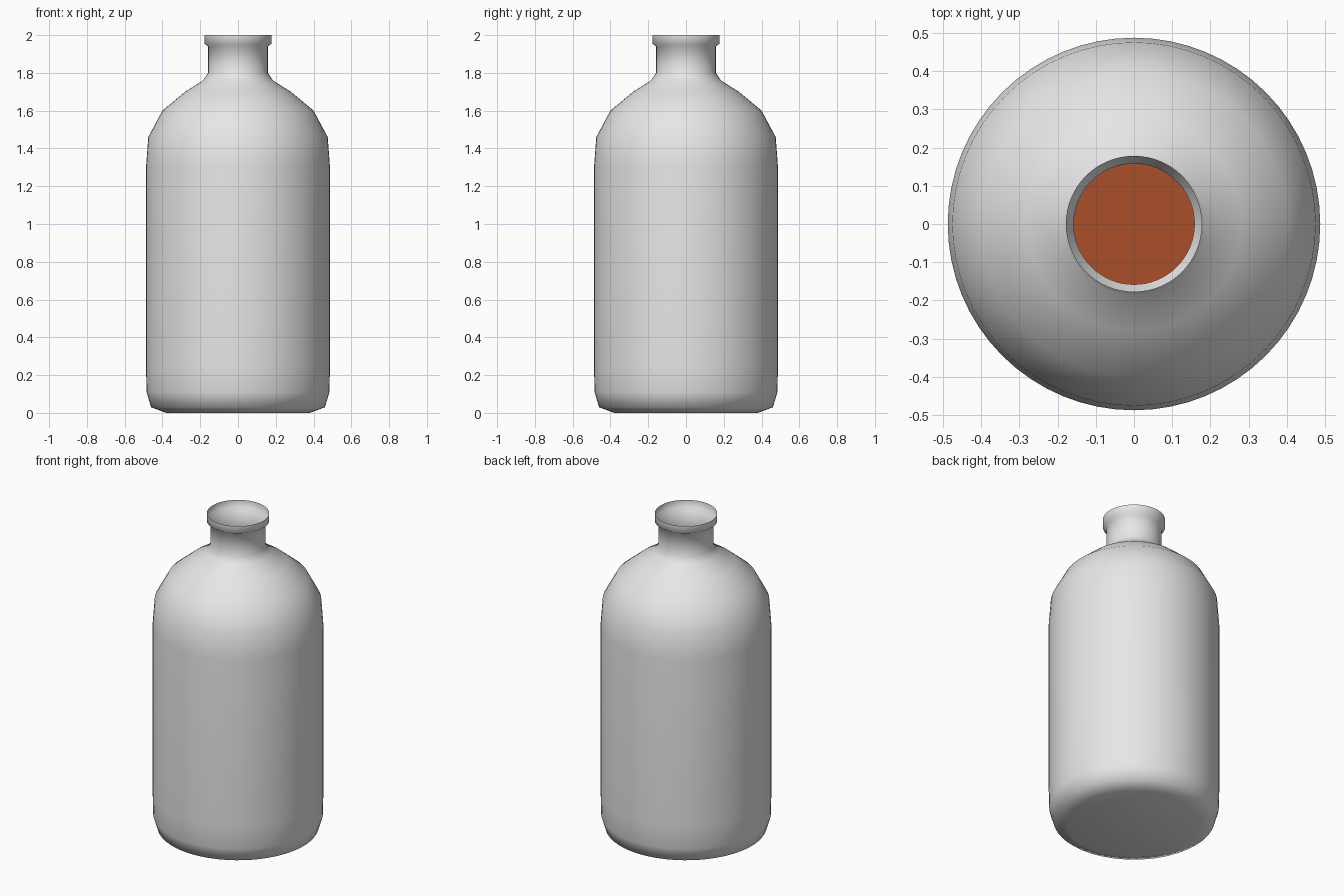
import bpy, bmesh
from math import pi

cube = bpy.data.objects.get("Cube")
if cube:
    bpy.data.objects.remove(cube, do_unlink=True)

SEGMENTS = 64


def make_material(name, colour):
    mat = bpy.data.materials.new(name)
    mat.use_nodes = True
    mat.diffuse_color = colour
    bsdf = next(n for n in mat.node_tree.nodes if n.type == 'BSDF_PRINCIPLED')
    bsdf.inputs["Base Color"].default_value = colour
    return mat


def lathe(name, profile, mat, cap_top, smooth_angle):
    """Spin (radius, height) points around z, closing the bottom."""
    bm = bmesh.new()
    verts = [bm.verts.new((r, 0, z)) for r, z in profile]
    edges = [bm.edges.new(pair) for pair in zip(verts, verts[1:])]
    bmesh.ops.spin(bm, geom=verts + edges, cent=(0, 0, 0), axis=(0, 0, 1),
                   angle=2 * pi, steps=SEGMENTS, use_merge=True)
    bmesh.ops.remove_doubles(bm, verts=bm.verts, dist=0.0005)
    ends = [profile[0][1]] + ([profile[-1][1]] if cap_top else [])
    for height in ends:
        rim = [e for e in bm.edges if e.is_boundary
               and all(abs(v.co.z - height) < 0.001 for v in e.verts)]
        bmesh.ops.contextual_create(bm, geom=rim)
    bmesh.ops.recalc_face_normals(bm, faces=bm.faces)
    # An open vessel still needs its base facing down
    base = min(bm.faces, key=lambda f: f.calc_center_median().z)
    if base.normal.z > 0:
        bmesh.ops.reverse_faces(bm, faces=bm.faces)
    mesh = bpy.data.meshes.new(name)
    bm.to_mesh(mesh)
    bm.free()
    mesh.materials.append(mat)
    obj = bpy.data.objects.new(name, mesh)
    bpy.context.collection.objects.link(obj)
    bpy.ops.object.select_all(action='DESELECT')
    obj.select_set(True)
    bpy.context.view_layer.objects.active = obj
    bpy.ops.object.shade_smooth_by_angle(angle=smooth_angle)
    return obj


glass = make_material("pale grey glass", (0.8, 0.8, 0.8, 1))
amber = make_material("amber liquid", (0.41, 0.078, 0.022, 1))

# Thin-walled bottle: base, body, shoulder, neck and flared lip
lathe("bottle", [
    (0.38, 0.0), (0.46, 0.03), (0.484, 0.11), (0.487, 0.25),
    (0.487, 1.30), (0.475, 1.46), (0.40, 1.60), (0.28, 1.70),
    (0.185, 1.76), (0.158, 1.80), (0.158, 1.94), (0.178, 1.955),
    (0.178, 2.0)], glass, False, pi)

# Liquid filling the body up to the shoulder
lathe("liquid", [
    (0.36, 0.02), (0.44, 0.05), (0.465, 0.12), (0.47, 0.25),
    (0.47, 1.30)], amber, True, pi / 3)
